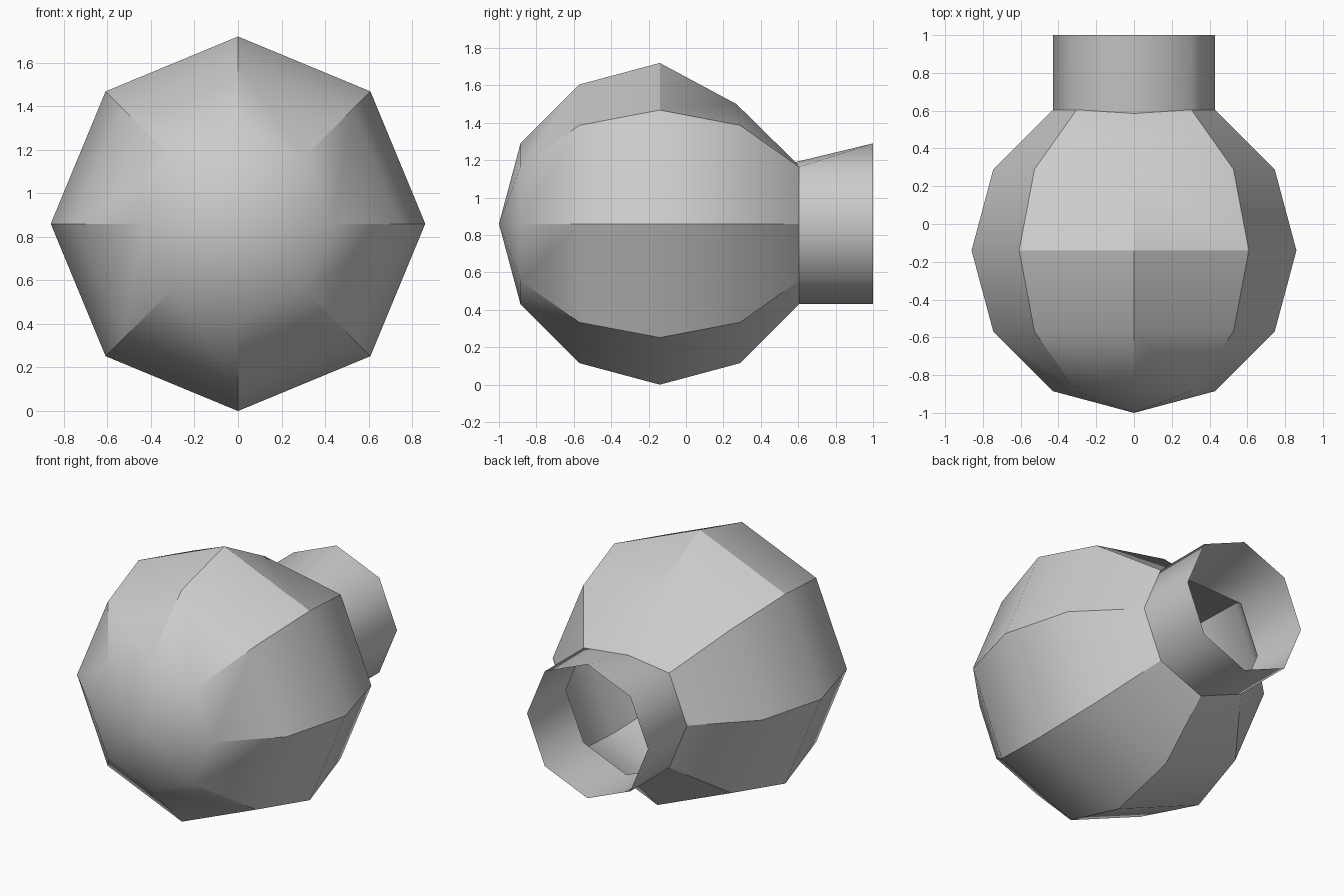
import bpy, bmesh, math
from mathutils import Matrix, Vector

if "Cube" in bpy.data.objects:
    bpy.data.objects.remove(bpy.data.objects["Cube"], do_unlink=True)

SIDES = 8
R = 0.86            # globe radius
NECK_R = R / 2      # matches the globe ring where the neck begins
MID = Vector((0, -0.14, R))
JOIN_Y = MID.y + R * math.cos(math.radians(30))
NECK_END = 1.0

grey = bpy.data.materials.new("light_grey")
grey.use_nodes = True
colour = (0.6, 0.6, 0.6, 1)
grey.diffuse_color = colour
grey.node_tree.nodes["Principled BSDF"].inputs["Base Color"].default_value = colour

# Turns a z-axis primitive so its axis runs front to back
LAY = Matrix.Rotation(math.radians(-90), 4, 'X')


def dent(bm, old, new):
    """Move the single top corner found at old to new."""
    v = min(bm.verts, key=lambda p: (p.co - Vector(old)).length)
    v.co = Vector(new)


def finish(bm, name, angle):
    mesh = bpy.data.meshes.new(name)
    bm.to_mesh(mesh)
    bm.free()
    mesh.materials.append(grey)
    ob = bpy.data.objects.new(name, mesh)
    bpy.context.collection.objects.link(ob)
    bpy.ops.object.select_all(action='DESELECT')
    ob.select_set(True)
    bpy.context.view_layer.objects.active = ob
    bpy.ops.object.shade_smooth_by_angle(angle=math.radians(angle))


JOIN_TOP = (0, 0.585, 1.19)   # pushed-in corner shared by globe and neck

# Globe: faceted sphere, opened at the back where the neck starts
bm = bmesh.new()
bmesh.ops.create_uvsphere(bm, u_segments=SIDES, v_segments=6, radius=R,
                          matrix=Matrix.Translation(MID) @ LAY)
back = max(bm.verts, key=lambda v: v.co.y)
bmesh.ops.delete(bm, geom=[back], context='VERTS')
dent(bm, (0, MID.y + R / 2, 1.605), (0, 0.27, 1.5))
dent(bm, (0, JOIN_Y, R + NECK_R), JOIN_TOP)
finish(bm, "globe", 32)

# Neck: open tube with its top corner bent into the dent
bm = bmesh.new()
place = Matrix.Translation((0, (JOIN_Y + NECK_END) / 2, R)) @ LAY
bmesh.ops.create_cone(bm, cap_ends=False, segments=SIDES, radius1=NECK_R,
                      radius2=NECK_R, depth=NECK_END - JOIN_Y, matrix=place)
dent(bm, (0, JOIN_Y, R + NECK_R), JOIN_TOP)
finish(bm, "neck", 80)
